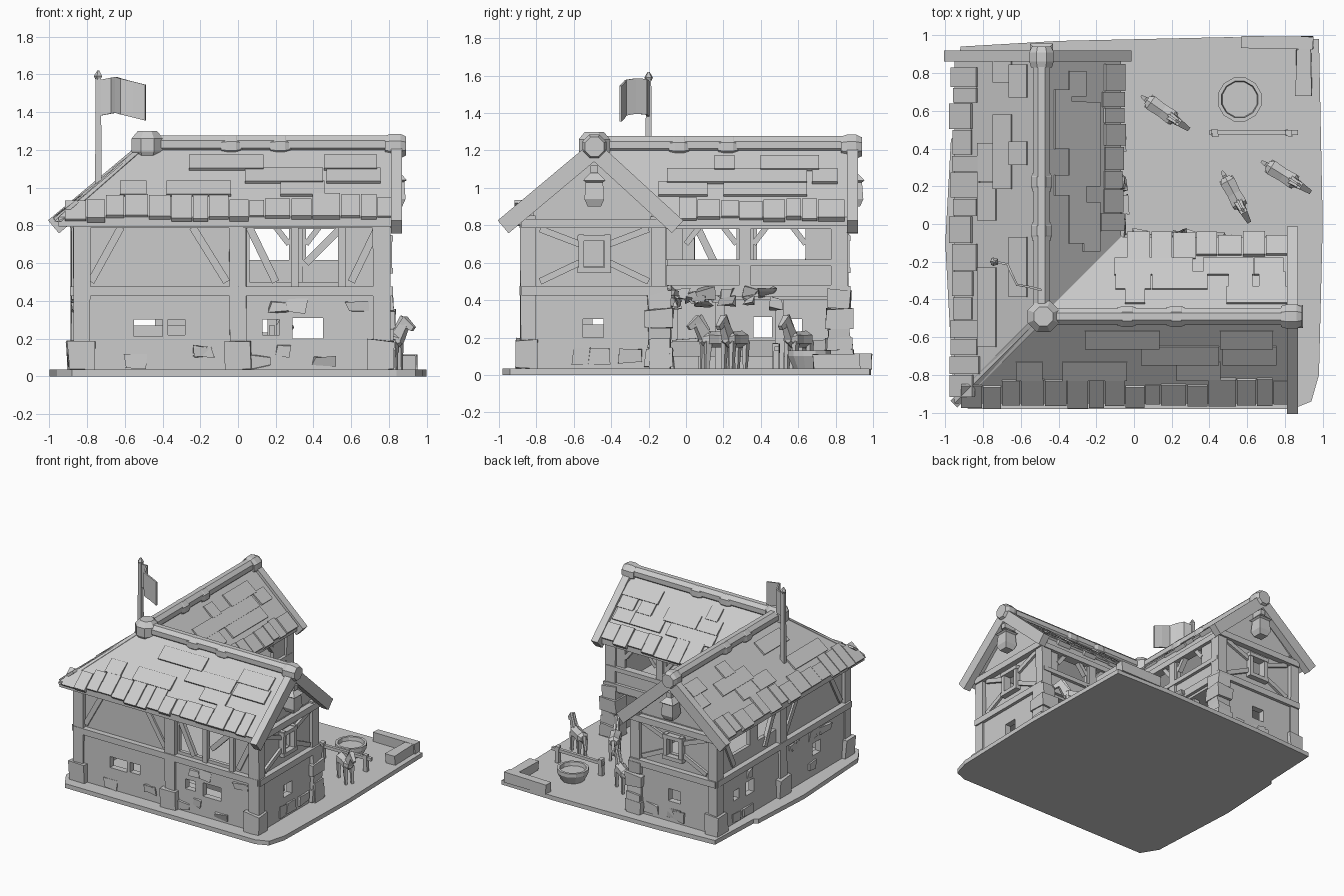
import bpy, bmesh, math, random
from mathutils import Vector, Matrix

if "Cube" in bpy.data.objects:
    bpy.data.objects.remove(bpy.data.objects["Cube"])
random.seed(4)
V = Vector

# Both wings share one local frame (u along, v across); wing 1 swaps x and y.
def mesh(name, verts, faces, w=0, thick=0):
    me = bpy.data.meshes.new(name)
    me.from_pydata([(v[1], v[0], v[2]) if w else tuple(v) for v in verts], [], faces)
    bm = bmesh.new()
    bm.from_mesh(me)
    bmesh.ops.recalc_face_normals(bm, faces=bm.faces)
    bm.to_mesh(me)
    bm.free()
    ob = bpy.data.objects.new(name, me)
    bpy.context.collection.objects.link(ob)
    if thick:
        m = ob.modifiers.new("thickness", 'SOLIDIFY')
        m.thickness, m.offset = thick, 0
    return ob

def prism(name, pts, shift, w=0):
    n = len(pts)
    vs = [V(p) for p in pts] + [V(p) + V(shift) for p in pts]
    fs = [list(range(n)), list(range(n, 2 * n))]
    fs += [[i, (i + 1) % n, (i + 1) % n + n, i + n] for i in range(n)]
    return mesh(name, vs, fs, w)

BOX = [(0, 1, 3, 2), (4, 5, 7, 6), (0, 1, 5, 4), (2, 3, 7, 6), (0, 2, 6, 4), (1, 3, 7, 5)]

def box(name, lo, hi, w=0, jit=0):
    r = lambda: random.uniform(-jit, jit)
    vs = [(x + r(), y + r(), z + (r() if jit else 0)) for x in (lo[0], hi[0])
          for y in (lo[1], hi[1]) for z in (lo[2], hi[2])]
    return mesh(name, vs, BOX, w)

def beam(name, p, q, n, width, thick, w=0, taper=1):
    p, q, n = V(p), V(q), V(n).normalized()
    s = (q - p).cross(n).normalized()
    vs = [c + s * a * width * k / 2 + n * b * thick * k / 2
          for c, k in ((p, 1), (q, taper)) for a in (-1, 1) for b in (-1, 1)]
    return mesh(name, vs, BOX, w)

def lathe(name, prof, loc, n=8, w=0, along_u=False):
    vs, fs = [], []
    for r, h in prof:
        for i in range(n):
            a = 2 * math.pi * (i + .5) / n
            c, s = r * math.cos(a), r * math.sin(a)
            vs.append(V(loc) + (V((h, c, s)) if along_u else V((c, s, h))))
    for j in range(len(prof) - 1):
        fs += [[j * n + i, j * n + (i + 1) % n, (j + 1) * n + (i + 1) % n, (j + 1) * n + i] for i in range(n)]
    fs += [list(range(n)), list(range(len(vs) - n, len(vs)))]
    return mesh(name, vs, fs, w)

# Wall panel as a sheet with rectangular holes; end=True runs across the wing
def wall(name, w, fixed, a0, a1, z0, z1, holes=(), end=False, thick=.05):
    xs = sorted({a0, a1, *[h[i] for h in holes for i in (0, 1)]})
    zs = sorted({z0, z1, *[h[i] for h in holes for i in (2, 3)]})
    vs = [(fixed, a, z) if end else (a, fixed, z) for z in zs for a in xs]
    k, fs = len(xs), []
    for j in range(len(zs) - 1):
        for i in range(k - 1):
            ca, cz = (xs[i] + xs[i + 1]) / 2, (zs[j] + zs[j + 1]) / 2
            if not any(h[0] < ca < h[1] and h[2] < cz < h[3] for h in holes):
                fs.append([j * k + i, j * k + i + 1, j * k + k + i + 1, j * k + k + i])
    return mesh(name, vs, fs, w, thick)

# Ground slab
prism("ground_slab", [(-.88, -.98, 0), (.84, -.98, 0), (.94, -.94, 0), (.98, -.8, 0), (1, .0, 0), (.98, .98, 0),
      (.5, .99, 0), (-.4, .97, 0), (-.92, .94, 0), (-.94, .47, 0), (-.97, .45, 0), (-1, -.1, 0), (-.96, -.85, 0)], (0, 0, .035))

R0, EZ, RZ = -.49, .845, 1.23   # ridge line, eave and ridge heights
END = {0: (.79, .87), 1: (.85, .92)}   # wall end and roof end of each wing
LOW = {0: [(-.55, -.40, .21, .30), (-.37, -.28, .22, .30), (.13, .22, .22, .30), (.29, .45, .2, .31)],
       1: [(-.5, -.4, .2, .3), (.36, .46, .2, .31), (.55, .62, .22, .3)]}
HIGH = {0: [(.06, .54, .5, .78)], 1: [(-.04, .28, .58, .78), (.38, .66, .58, .78)]}

for w in (0, 1):
    W, E = END[w]
    ny, nx = (0, 1, 0), (1, 0, 0)
    # Walls and loft floor
    wall("outer_stone_wall", w, -.84, -.83, W - .01, .03, .45, LOW[w])
    wall("outer_upper_wall", w, -.83, -.82, W - .01, .43, .88, HIGH[w], thick=.03)
    wall("courtyard_upper_wall", w, -.14, -.14, W - .01, .4, .86,
         [(-.02, .27, .61, .78), (.36, .64, .61, .78)], thick=.03)
    wall("gable_stone_wall", w, W - .02, -.84, -.14, .03, .45, [(-.55, -.44, .2, .3)], True)
    wall("gable_upper_wall", w, W - .03, -.84, -.14, .43, .84, [(-.55, -.44, .58, .72)], True, .03)
    prism("gable_peak", [(W - .05, -.88, .84), (W - .05, -.1, .84), (W - .05, R0, 1.2)], (.03, 0, 0), w)
    box("loft_floor", (-.82, -.82, .4), (W - .03, -.14, .43), w)
    # Posts and stone footings
    posts = [(0, -.845), (W - .03, -.845), (W - .03, -.145)] + ([(-.83, -.845), (-.145, -.145)] if w == 0 else [])
    for u, v in posts:
        box("timber_post", (u - .045, v - .04, .03), (u + .045, v + .04, .85), w, .004)
        box("stone_footing", (u - .07, v - .06, .03), (u + .07, v + .06, .19), w, .01)
    for k in range(4):
        d = .06 if k % 2 else .075
        z = .04 + k * .105
        box("corner_stone", (W - .03 - d, -.145 - d, z), (W - .03 + d, -.145 + d, z + .1), w, .008)
    # Horizontal beams
    for z in (.45, .81):
        beam("outer_rail", (-.87, -.855, z), (W + .01, -.855, z), ny, .05, .07, w)
        beam("courtyard_rail", (-.14, -.135, z), (W, -.135, z), ny, .06, .07, w)
        beam("gable_rail", (W, -.88, z), (W, -.1, z), nx, .05, .06, w)
    beam("courtyard_sill", (-.14, -.13, .6), (W, -.13, .6), ny, .035, .06, w)
    beam("courtyard_mullion", (.315, -.135, .43), (.315, -.135, .81), ny, .06, .06, w)
    # Diagonal braces
    for a, b in ((-.78, -.62), (-.06, -.24), (.06, .2), (.74, .6)):
        beam("outer_brace", (a, -.845, .5 if a < 0 else .79), (b, -.845, .79 if a < 0 else .5), ny, .04, .03, w)
    if w == 0:
        beam("window_brace", (.54, -.84, .78), (.36, -.84, .6), ny, .04, .04, w)
        beam("window_bar", (.3, -.84, .47), (.3, -.84, .8), ny, .04, .04, w)
        beam("window_post", (.55, -.85, .47), (.55, -.85, .8), ny, .04, .05, w)
    for a, b in ((0, .07), (.27, .2), (.36, .43), (.64, .57)):
        beam("loft_brace", (a, -.14, .7), (b, -.14, .79), ny, .03, .04, w)
    for s in (-1, 1):
        for z0, z1 in ((.5, .6), (.78, .7)):
            beam("gable_brace", (W - .01, R0 + s * .29, z0), (W - .01, R0 + s * .08, z1), nx, .035, .03, w)
        beam("gable_window_jamb", (W, R0 + s * .07, .55), (W, R0 + s * .07, .75), nx, .03, .05, w)
    for z in (.56, .73):
        beam("gable_window_ledge", (W, R0 - .09, z), (W, R0 + .09, z), nx, .03, .06, w)
    # Hanging hoist box below the gable peak
    beam("hoist_arm", (W - .05, R0, 1.1), (E, R0, 1.1), (0, 0, 1), .04, .04, w)
    lathe("hanging_box", [(.05, .9), (.075, .94), (.065, 1.03), (.085, 1.04), (.03, 1.08)], (W + .045, R0, 0), 4, w)
    # Roof slopes, meeting in a mitre over the corner
    for vi, name in ((-.95, "outer_roof"), (-.07, "courtyard_roof")):
        prism(name, [(vi, vi, EZ), (E, vi, EZ), (E, R0, RZ), (R0, R0, RZ)], (0, 0, -.05), w)
        run = R0 - vi
        nrm = V((0, -(RZ - EZ) * (1 if run > 0 else -1), abs(run)))
        P = lambda u, s: V((u, vi + run * s, EZ + (RZ - EZ) * s))
        u = vi + .03
        while u < E - .1:   # ragged eave shingles
            d = random.uniform(.08, .15)
            beam("eave_shingle", P(u + d / 2, random.uniform(-.05, 0)), P(u + d / 2, random.uniform(.2, .3)),
                 nrm, d - .006, random.uniform(.015, .035), w)
            u += d
        for k in range(14):   # loose shingles over the slope
            s, d = (.28, .46, .64)[k % 3], random.uniform(.1, .3)
            lo = max(vi + run * s, vi + run * (s + .2)) + d / 2
            u = random.uniform(lo, E - d / 2)
            beam("roof_shingle", P(u, s) + nrm * .012, P(u, s + .2), nrm, d, .018, w)
        # Heavy barge board along the gable edge
        beam("barge_board", P(E - .03, -.06) + V((0, 0, -.03)), P(E - .03, 1.02) + V((0, 0, -.03)), nrm, .06, .09, w)
    # Ridge log with collars
    lathe("ridge_log", [(.05, R0), (.05, E)], (0, R0, RZ), 8, w, True)
    for u in (-.06, .2, E - .06):
        r = .07 if u > .5 else .06
        lathe("ridge_collar", [(r - .01, u - .03), (r, u), (r, u + .05), (r - .015, u + .08)], (0, R0, RZ - .01), 8, w, True)
    # Rubble stones proud of the lower walls
    for k in range(9):
        u, z, d = random.uniform(-.7, .6), random.choice((.05, .1, .34)), random.uniform(.05, .13)
        box("wall_stone", (u, -.875, z), (u + d, -.84, z + .06), w, .012)
    for k in range(3):
        v = random.uniform(-.75, -.35)
        box("gable_stone", (W - .02, v, .06), (W + .015, v + .12, .14), w, .012)
    # Stalls under the loft
    for u in (.18, .5):
        box("stall_divider", (u - .015, -.78, .03), (u + .015, -.2, .27), w)
        box("stall_post", (u - .025, -.2, .03), (u + .025, -.15, .41), w)
    box("manger", (-.1, -.8, .1), (W - .06, -.7, .18), w, .01)
    # Hay hanging over the loft edge
    for k in range(14):
        u, z = random.uniform(-.1, .62), random.uniform(.36, .43)
        if k < 6:
            u = random.uniform(-.1, .08)
        box("hay_clump", (u, -.13, z), (u + .07, -.08 + random.random() * .04, z + .045), w, .022)

# Hip log and corner knob
beam("hip_log", (-.94, -.94, EZ - .01), (R0, R0, RZ), (1, 1, 1), .05, .05)
beam("valley_board", (-.07, -.07, EZ), (R0, R0, RZ), (-1, -1, 1), .04, .02)
lathe("ridge_knob", [(.06, -.09), (.09, -.04), (.09, .03), (.055, .07)], (-.48, R0, RZ), 8)

# Flag and pole
beam("flag_pole", (-.74, -.2, .98), (-.74, -.2, 1.58), (0, 1, 0), .035, .035, 0, .8)
lathe("pole_tip", [(.014, 1.57), (.024, 1.59), (.006, 1.62)], (-.74, -.2, 0), 5)
fl = []
for i in range(6):
    t, k = i / 5, .02 * math.sin(i * 1.6)
    for z in (1.38, 1.57):
        fl.append((-.735 + .225 * t + k, -.2 - .17 * t + k, z + .02 * math.sin(i * .8) - .01 * t))
mesh("flag", fl, [(2 * i, 2 * i + 2, 2 * i + 3, 2 * i + 1) for i in range(5)], 0, .012)

# Low yard wall in the back corner
box("yard_wall_back", (.57, .93, .03), (.95, .995, .115), 0, .006)
box("yard_wall_side", (.86, .68, .03), (.94, .93, .11), 0, .006)

# Water tub and hitching rail
lathe("water_tub", [(.085, .03), (.12, .1), (.12, .13), (.1, .13), (.095, .1)], (.56, .66, 0), 12)
for x in (.43, .82):
    box("hitch_post", (x - .018, .465, .03), (x + .018, .5, .17), 0, .004)
beam("hitch_bar", (.4, .485, .135), (.87, .485, .14), (0, 0, 1), .025, .025)

# Horses, built facing +x and then placed
def horse(x, y, deg):
    up, side = (0, 0, 1), (0, 1, 0)
    parts = [lathe("horse_body", [(.025, -.1), (.047, -.075), (.042, 0), (.047, .06), (.02, .095)], (0, 0, .19), 6, 0, True),
             beam("horse_neck", (.065, 0, .2), (.115, 0, .285), side, .065, .045, 0, .7),
             beam("horse_head", (.1, 0, .3), (.165, 0, .25), side, .045, .038, 0, .6),
             beam("horse_mane", (.05, 0, .235), (.1, 0, .315), side, .03, .012),
             beam("horse_tail", (-.095, 0, .21), (-.13, 0, .1), side, .03, .025, 0, .5)]
    for lx in (-.075, .06):
        for ly in (-.025, .025):
            parts.append(beam("horse_leg", (lx, ly, .18), (lx + .008, ly, .033), side, .035, .028, 0, .6))
    m = Matrix.Translation((x, y, 0)) @ Matrix.Rotation(math.radians(deg), 4, 'Z')
    for p in parts:
        p.data.transform(m)

horse(.15, .6, -35)
horse(.53, .16, -62)
horse(.79, .26, -32)
